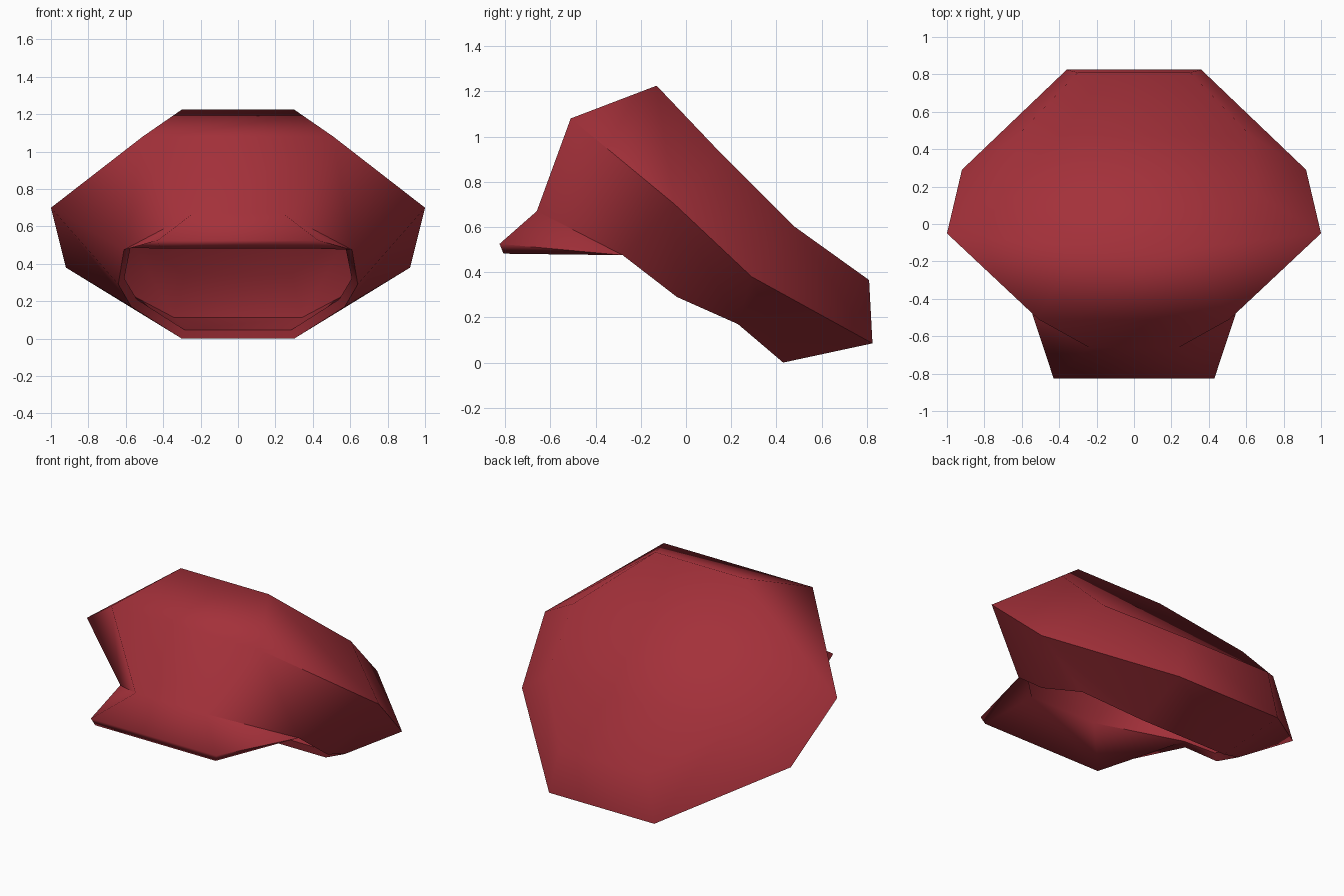
import bpy, bmesh

if "Cube" in bpy.data.objects:
    bpy.data.objects.remove(bpy.data.objects["Cube"])

red = bpy.data.materials.new("cap red")
red.diffuse_color = (0.37, 0.03, 0.042, 1)
red.use_nodes = True
red.node_tree.nodes["Principled BSDF"].inputs["Base Color"].default_value = red.diffuse_color

# Right-half points, each ring ordered front to back
half = {
    # edge of the tilted crown top
    "a0": (0.30, -0.13, 1.225), "a1": (0.66, 0.16, 0.92),
    "a2": (0.62, 0.475, 0.605), "a3": (0.30, 0.81, 0.365),
    # widest ring
    "b0": (0.51, -0.51, 1.08), "b1": (1.0, -0.05, 0.70),
    "b2": (0.92, 0.29, 0.38), "b3": (0.36, 0.825, 0.085),
    # opening rim
    "c0": (0.24, -0.66, 0.67), "c1": (0.61, -0.28, 0.475), "cm": (0.64, -0.04, 0.29),
    "c2": (0.57, 0.23, 0.17), "c3": (0.30, 0.43, 0.0),
    # visor tip
    "v": (0.43, -0.825, 0.525),
}

bm = bmesh.new()
R = {k: bm.verts.new(p) for k, p in half.items()}
L = {k: bm.verts.new((-p[0], p[1], p[2])) for k, p in half.items()}

# Side panels, mirrored left and right
for S in (R, L):
    panels = [(f"a{i}", f"a{i+1}", f"b{i+1}", f"b{i}") for i in range(3)]
    panels += [("b0", "b1", "c1", "c0"), ("b1", "cm", "c1"),
               ("b1", "b2", "c2", "cm"), ("b2", "b3", "c3", "c2"),
               ("c0", "c1", "v")]
    for names in panels:
        bm.faces.new([S[n] for n in names])

# Centre panels: down the top, then front, back and visor
strips = [("a0", "a1"), ("a1", "a2"), ("a2", "a3"), ("a3", "b3"), ("b3", "c3"),
          ("a0", "b0"), ("b0", "c0"), ("c0", "v")]
for p, q in strips:
    bm.faces.new([R[p], R[q], L[q], L[p]])

# Make all faces point outward
bmesh.ops.recalc_face_normals(bm, faces=bm.faces)
bm.normal_update()
top = next(f for f in bm.faces if R["a1"] in f.verts and L["a2"] in f.verts)
if top.normal.z < 0:
    bmesh.ops.reverse_faces(bm, faces=bm.faces)

mesh = bpy.data.meshes.new("cap_with_visor")
bm.to_mesh(mesh)
bm.free()
cap = bpy.data.objects.new("cap_with_visor", mesh)
bpy.context.collection.objects.link(cap)
mesh.materials.append(red)

# Cloth thickness, inward
solid = cap.modifiers.new("thickness", "SOLIDIFY")
solid.thickness = 0.05
solid.offset = -1

bpy.context.view_layer.objects.active = cap
cap.select_set(True)
bpy.ops.object.modifier_apply(modifier="thickness")
bpy.ops.object.shade_smooth_by_angle(angle=1.25)
